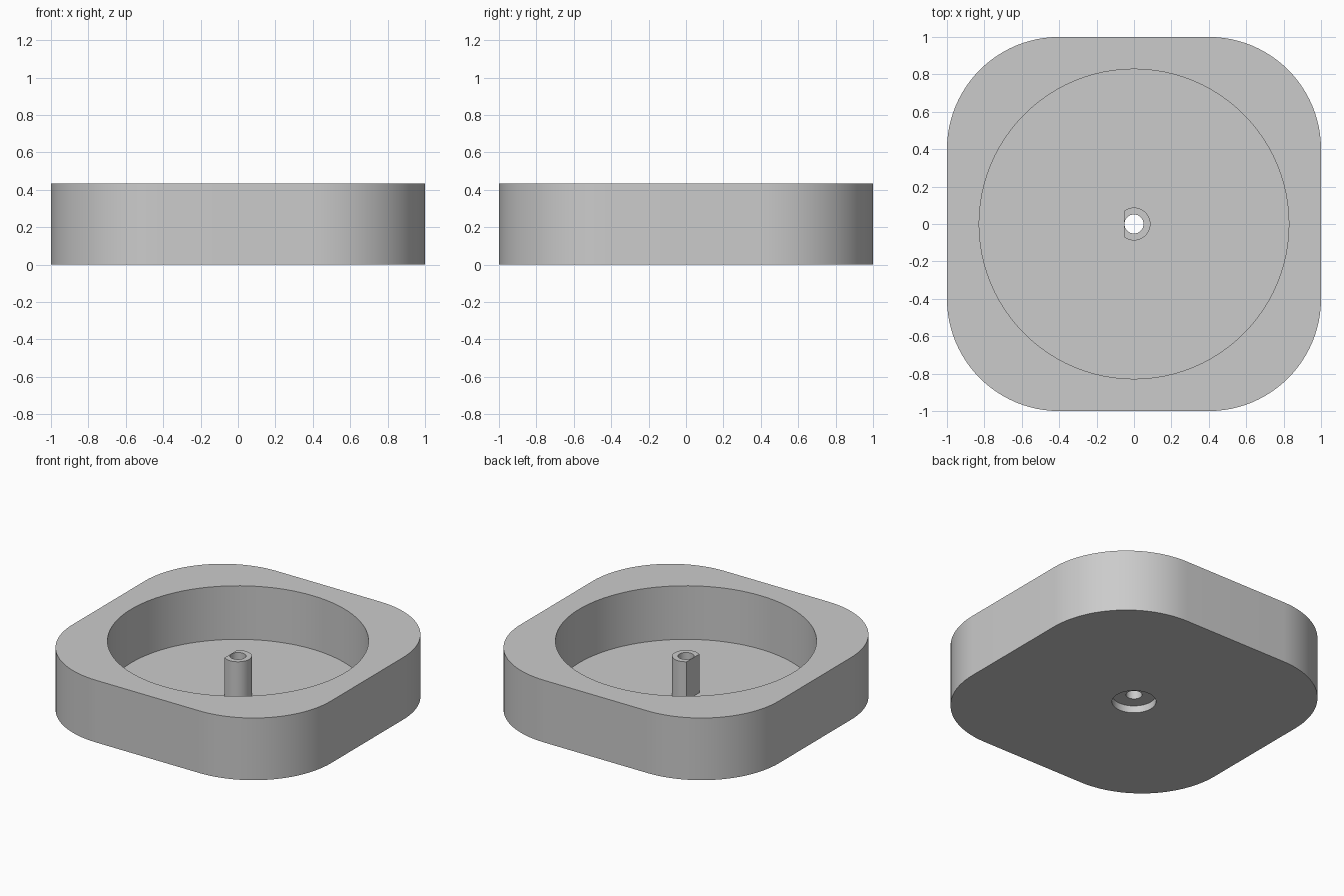
import bpy, bmesh
from math import sin, cos, pi, acos

if "Cube" in bpy.data.objects:
    bpy.data.objects.remove(bpy.data.objects["Cube"], do_unlink=True)

HEIGHT = 0.435
FLOOR = 0.06
RECESS = 0.05       # depth of the screw head recess underneath
POST_TOP = 0.33

grey = bpy.data.materials.new("plain grey")
grey.use_nodes = True
grey.diffuse_color = (0.6, 0.6, 0.6, 1)
grey.node_tree.nodes["Principled BSDF"].inputs["Base Color"].default_value = (0.6, 0.6, 0.6, 1)


def arc(radius, start, end, steps, cx=0, cy=0):
    angles = [start + (end - start) * i / steps for i in range(steps + 1)]
    return [(cx + radius * cos(a), cy + radius * sin(a)) for a in angles]


def circle(radius, steps):
    return arc(radius, 0, 2 * pi, steps)[:-1]


def prism(name, outline, low, high):
    """Extrude a flat outline between two heights."""
    bm = bmesh.new()
    face = bm.faces.new([bm.verts.new((x, y, low)) for x, y in outline])
    extruded = bmesh.ops.extrude_face_region(bm, geom=[face])["geom"]
    bmesh.ops.translate(bm, vec=(0, 0, high - low),
                        verts=[v for v in extruded if isinstance(v, bmesh.types.BMVert)])
    bmesh.ops.recalc_face_normals(bm, faces=bm.faces)
    mesh = bpy.data.meshes.new(name)
    bm.to_mesh(mesh)
    bm.free()
    mesh.materials.append(grey)
    obj = bpy.data.objects.new(name, mesh)
    bpy.context.collection.objects.link(obj)
    return obj


def activate(obj):
    bpy.ops.object.select_all(action="DESELECT")
    obj.select_set(True)
    bpy.context.view_layer.objects.active = obj


def cut(obj, cutter):
    mod = obj.modifiers.new("cut", "BOOLEAN")
    mod.operation = "DIFFERENCE"
    mod.solver = "EXACT"
    mod.object = cutter
    activate(obj)
    bpy.ops.object.modifier_apply(modifier=mod.name)


# Rounded square body
radius = 0.6
offset = 1 - radius
outline = []
for i, (sx, sy) in enumerate([(1, 1), (-1, 1), (-1, -1), (1, -1)]):
    outline += arc(radius, i * pi / 2, (i + 1) * pi / 2, 24, sx * offset, sy * offset)
body = prism("dish_body", outline, 0, HEIGHT)

# Centre post with one flat side facing -x
post_radius, flat = 0.088, 0.054
half = pi - acos(flat / post_radius)
post = prism("centre_post", arc(post_radius, -half, half, 36), FLOOR - 0.005, POST_TOP)

# Round bowl, screw head recess and through bore
bowl = prism("bowl_cutter", circle(0.828, 96), FLOOR, HEIGHT + 0.1)
recess = prism("recess_cutter", circle(0.14, 48), -0.1, RECESS)
bore = prism("bore_cutter", circle(0.051, 32), -0.2, HEIGHT + 0.2)
for cutter in (bowl, recess, bore):
    cut(body, cutter)
cut(post, bore)
for cutter in (bowl, recess, bore):
    bpy.data.objects.remove(cutter, do_unlink=True)

for obj in (body, post):
    activate(obj)
    bpy.ops.object.shade_smooth_by_angle(angle=pi / 6)
